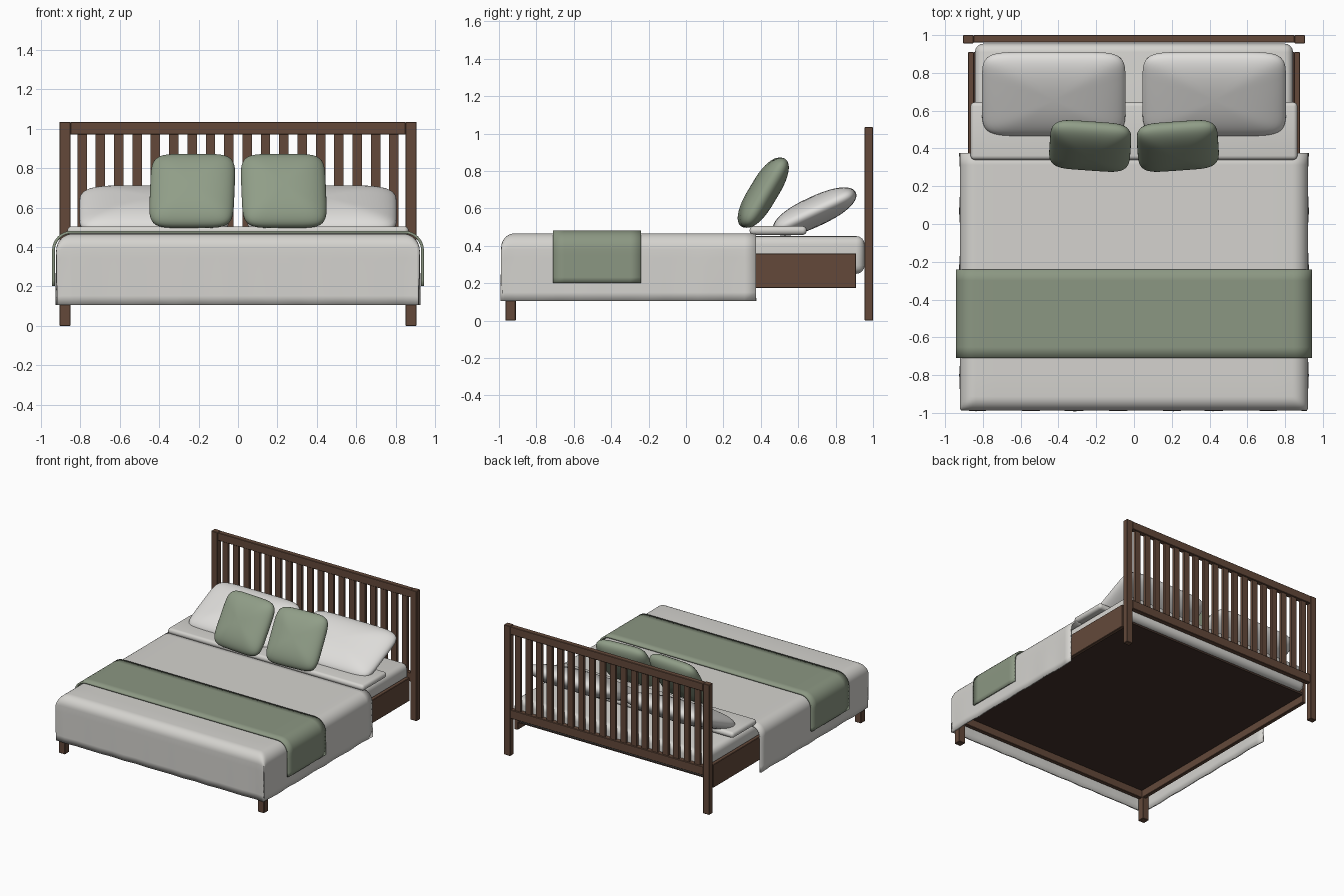
import bpy, bmesh, math
from mathutils import Matrix

if "Cube" in bpy.data.objects:
    bpy.data.objects.remove(bpy.data.objects["Cube"])


def mat(name, rgb):
    m = bpy.data.materials.new(name)
    m.diffuse_color = (*rgb, 1)
    m.use_nodes = True
    m.node_tree.nodes["Principled BSDF"].inputs["Base Color"].default_value = m.diffuse_color
    return m


WOOD = mat("brown wood", (0.125, 0.066, 0.042))
DARK = mat("dark base", (0.055, 0.031, 0.023))
LINEN = mat("light grey linen", (0.66, 0.65, 0.62))
PILLOW = mat("pale pillow", (0.74, 0.73, 0.71))
THROW = mat("sage throw", (0.26, 0.31, 0.225))
SAGE = mat("sage cushion", (0.28, 0.34, 0.245))


def finish(name, bm, material, angle=None):
    me = bpy.data.meshes.new(name)
    bm.to_mesh(me)
    bm.free()
    ob = bpy.data.objects.new(name, me)
    bpy.context.collection.objects.link(ob)
    me.materials.append(material)
    if angle:
        bpy.ops.object.select_all(action='DESELECT')
        ob.select_set(True)
        bpy.context.view_layer.objects.active = ob
        bpy.ops.object.shade_smooth_by_angle(angle=math.radians(angle))
    return ob


def box(name, x, y, z, material, bevel=0.003, seg=1):
    """Box from (min, max) ranges with softened edges."""
    bm = bmesh.new()
    bmesh.ops.create_cube(bm, size=1)
    for v in bm.verts:
        v.co = [(a + b) / 2 + c * (b - a) for c, (a, b) in zip(v.co, (x, y, z))]
    if bevel:
        bmesh.ops.bevel(bm, geom=bm.edges[:], offset=bevel, segments=seg,
                        profile=0.5, affect='EDGES')
    return finish(name, bm, material, 40 if seg > 1 else None)


def spow(c, e):
    return math.copysign(abs(c) ** e, c)


def cushion(name, size, loc, tilt, yaw, material, e=0.36):
    """Puffy pillow: squarish outline, lens-like side profile."""
    bm = bmesh.new()
    bmesh.ops.create_uvsphere(bm, u_segments=64, v_segments=24, radius=1)
    for v in bm.verts:
        r = math.hypot(v.co.x, v.co.y)
        z = v.co.z
        if r > 1e-5:
            cx, cy = v.co.x / r, v.co.y / r
            rr = r ** 0.85
            v.co = (spow(cx, e) * rr * size[0] / 2, spow(cy, e) * rr * size[1] / 2,
                    spow(z, 0.95) * size[2] / 2)
        else:
            v.co.z = z * size[2] / 2
    rot = Matrix.Rotation(yaw, 4, 'Z') @ Matrix.Rotation(tilt, 4, 'X')
    bm.transform(Matrix.Translation(loc) @ rot)
    return finish(name, bm, material, 60)


def stations(half, r, height):
    """Points (distance, drop, stage) across a cloth that bends over an edge."""
    pts = [((half - r) * i / 8, 0, 0) for i in range(9)]
    for k in range(1, 9):
        a = math.pi / 2 * k / 8
        pts.append((half - r + r * math.sin(a), r - r * math.cos(a), k / 8))
    pts += [(half, r + (height - r) * k / 6, 1 + k) for k in range(1, 7)]
    return pts


def cloth(name, us, vs, top, bottom, thick, material, wave=0.0):
    """Draped sheet; corners beyond both edges are left open as slits."""
    us = [(-p, d, s) for p, d, s in us[:0:-1]] + us
    bm = bmesh.new()
    grid = []
    for y, dv, sv in vs:
        row = []
        for x, du, su in us:
            d = math.hypot(du, dv)
            w = wave * min(d / 0.36, 1)
            px = x + (math.copysign(w, x) * math.sin(y * 21) if su > 1 else 0)
            py = y + (w * math.sin(x * 25) if sv > 1 else 0)
            row.append(bm.verts.new((px, py, max(top - d, bottom))))
        grid.append(row)
    for j in range(len(vs) - 1):
        for i in range(len(us) - 1):
            if min(us[i][2], us[i + 1][2]) > 0.7 and min(vs[j][2], vs[j + 1][2]) > 0.7:
                continue
            bm.faces.new((grid[j][i], grid[j + 1][i], grid[j + 1][i + 1], grid[j][i + 1]))
    bmesh.ops.delete(bm, geom=[v for v in bm.verts if not v.link_faces], context='VERTS')
    ob = finish(name, bm, material, 50)
    sol = ob.modifiers.new("thickness", 'SOLIDIFY')
    sol.thickness = thick
    sol.offset = -1
    return ob


# Posts and side rails, mirrored left and right
for s, side in ((-1, "left"), (1, "right")):
    px = sorted((s * 0.85, s * 0.905))
    box(f"head_post_{side}", px, (0.955, 1.0), (0, 1.035), WOOD)
    box(f"foot_post_{side}", px, (-0.965, -0.91), (0, 0.36), WOOD)
    box(f"side_rail_{side}", sorted((s * 0.847, s * 0.878)), (-0.92, 0.91), (0.175, 0.36), WOOD)

# Headboard rails and slats
box("headboard_top_rail", (-0.85, 0.85), (0.96, 1.0), (0.97, 1.033), WOOD)
box("headboard_bottom_rail", (-0.85, 0.85), (0.96, 0.998), (0.30, 0.37), WOOD)
for i in range(18):
    cx = (i - 8.5) * 0.093
    box(f"headboard_slat_{i + 1}", (cx - 0.024, cx + 0.024), (0.967, 0.99), (0.36, 0.98), WOOD, 0)

# Foot rail and base board
box("foot_rail", (-0.85, 0.85), (-0.952, -0.92), (0.175, 0.36), WOOD)
box("base_board", (-0.848, 0.848), (-0.922, 0.91), (0.235, 0.255), DARK, 0)

# Mattress
box("mattress", (-0.842, 0.842), (-0.93, 0.955), (0.25, 0.452), LINEN, 0.045, 4)

# Duvet: bends over both sides and the foot
side = stations(0.922, 0.085, 0.362)
foot = [(0.375 - 0.375 * i / 6, 0, 0) for i in range(6)]
foot += [(-p, d, s) for p, d, s in stations(0.988, 0.075, 0.362)]
cloth("duvet", side, foot, 0.467, 0.105, 0.014, LINEN, 0.004)

# Throw across the foot of the bed
rows = [(-0.24 - 0.47 * i / 8, 0, 0) for i in range(9)]
cloth("throw_blanket", stations(0.943, 0.1, 0.28), rows, 0.482, 0.20, 0.014, THROW)

# Folded top of the sheet
box("folded_sheet", (-0.865, 0.865), (0.34, 0.645), (0.458, 0.505), LINEN, 0.022, 4)

# Pillows and cushions, mirrored
for s, side_name in ((-1, "left"), (1, "right")):
    cushion(f"pillow_{side_name}", (0.76, 0.485, 0.16), (s * 0.425, 0.688, 0.583),
            math.radians(25), 0, PILLOW, 0.3)
    cushion(f"cushion_{side_name}", (0.43, 0.425, 0.15), (s * 0.232, 0.413, 0.684),
            math.radians(59), math.radians(s * 4), SAGE)
